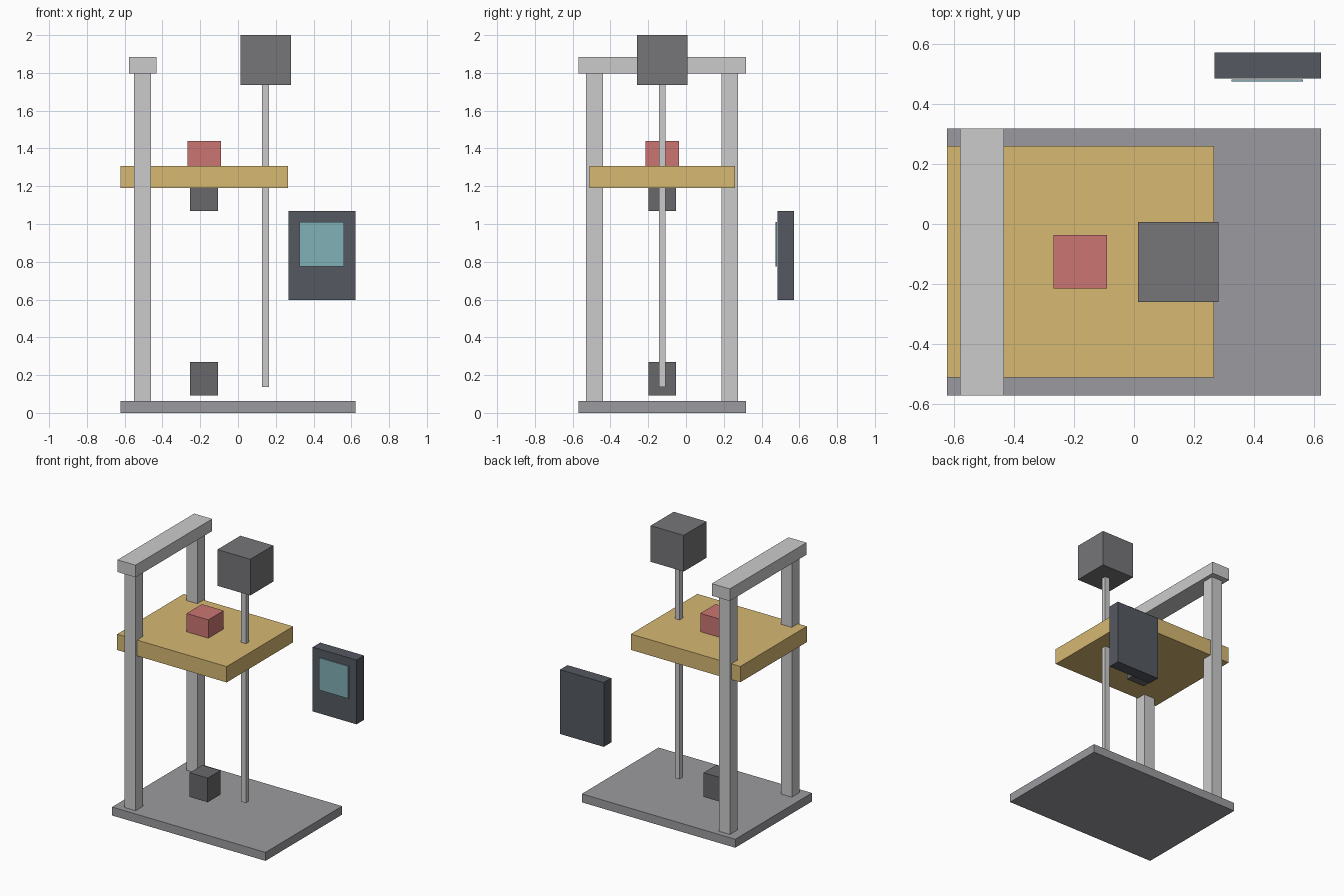
import bpy

if "Cube" in bpy.data.objects:
    bpy.data.objects.remove(bpy.data.objects["Cube"])

MID_Y = -0.126  # centre line of the machine in depth


def material(name, rgb):
    m = bpy.data.materials.new(name)
    m.diffuse_color = (*rgb, 1)
    m.use_nodes = True
    m.node_tree.nodes["Principled BSDF"].inputs["Base Color"].default_value = m.diffuse_color
    return m


def box(name, x, y, z, mat=None):
    """Box from (min, max) ranges on each axis."""
    lo, hi = zip(x, y, z)
    bpy.ops.mesh.primitive_cube_add(size=1, location=[(a + b) / 2 for a, b in zip(lo, hi)])
    ob = bpy.context.object
    ob.name = name
    ob.scale = [b - a for a, b in zip(lo, hi)]
    bpy.ops.object.transform_apply(location=False, rotation=False, scale=True)
    if mat:
        ob.data.materials.append(mat)
    return ob


def around(half):
    return (MID_Y - half, MID_Y + half)


steel = material("steel", (0.52, 0.52, 0.54))
mid_grey = material("mid_grey", (0.33, 0.33, 0.35))
dark = material("dark_grey", (0.14, 0.14, 0.15))
motor_grey = material("motor_grey", (0.18, 0.18, 0.19))
yellow = material("yellow", (0.68, 0.48, 0.17))
red = material("red", (0.60, 0.18, 0.17))
slate = material("slate", (0.09, 0.10, 0.12))
teal = material("teal", (0.22, 0.44, 0.47))

# Base plate
box("base_plate", (-0.622, 0.622), around(0.444), (0, 0.062), mid_grey)

# Two columns and the beam joining them
for name, side in (("front_column", -1), ("back_column", 1)):
    c = MID_Y + side * 0.358
    box(name, (-0.55, -0.461), (c - 0.0445, c + 0.0445), (0.062, 1.796), steel)
box("top_beam", (-0.578, -0.432), around(0.444), (1.796, 1.885), steel)

# Lifting platform with its load
box("platform", (-0.622, 0.266), around(0.385), (1.19, 1.306), yellow)
box("load_block", (-0.267, -0.09), around(0.089), (1.306, 1.44), red)

# Sensor blocks under the platform and above the base
box("upper_sensor", (-0.253, -0.106), around(0.073), (1.07, 1.19), dark)
box("lower_sensor", (-0.253, -0.106), around(0.073), (0.093, 0.27), dark)

# Drive rod and motor
box("drive_rod", (0.127, 0.165), around(0.018), (0.138, 1.735), steel)
box("motor", (0.014, 0.281), around(0.133), (1.735, 2.0), motor_grey)

# Control cabinet with display in front
box("control_cabinet", (0.267, 0.622), (0.484, 0.571), (0.598, 1.069), slate)
box("display", (0.325, 0.562), (0.474, 0.481), (0.774, 1.01), teal)
